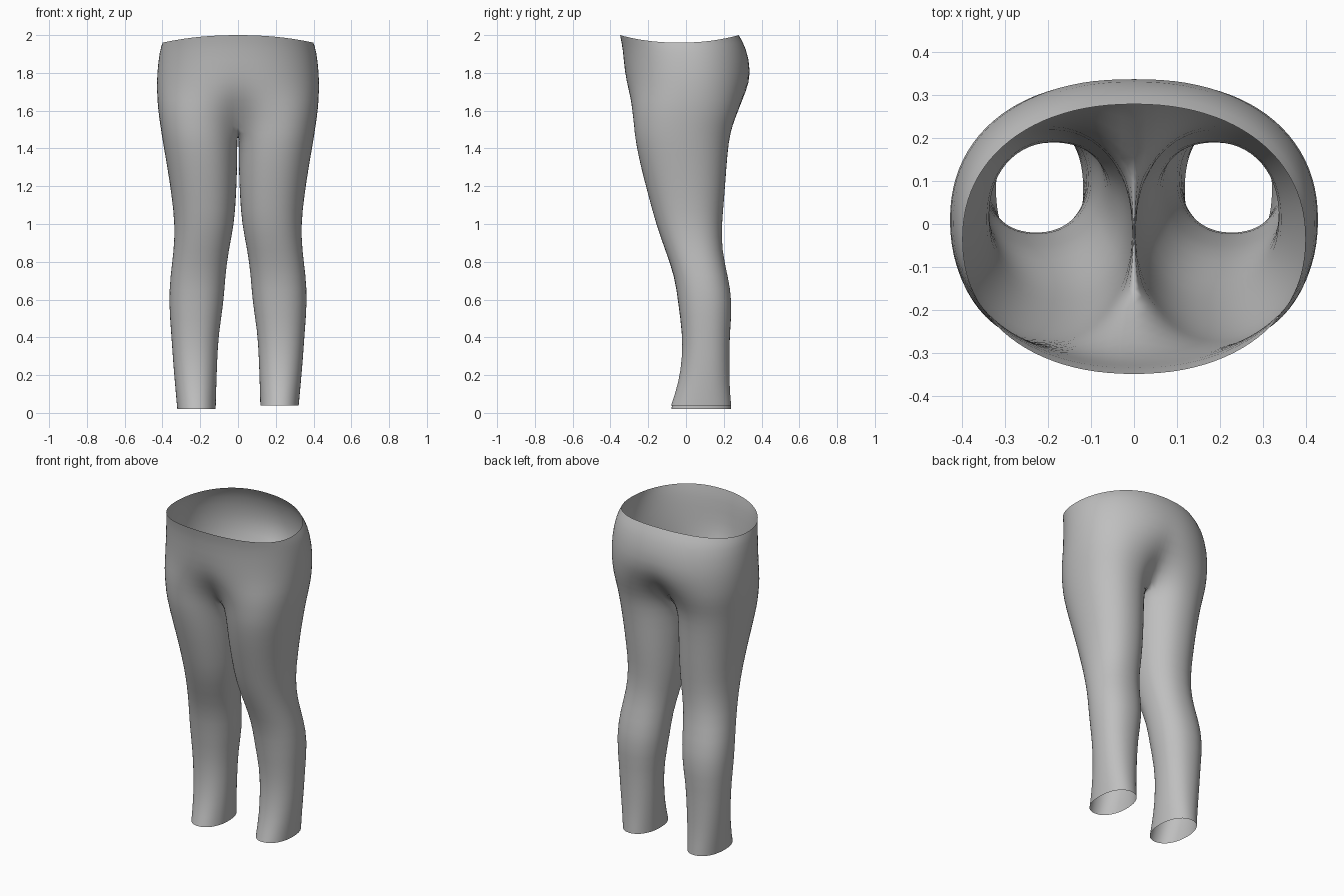
import bpy
import bmesh
import math

if "Cube" in bpy.data.objects:
    bpy.data.objects.remove(bpy.data.objects["Cube"])

# Cross-sections from waist to hem: height, front y, back y, inner x, outer x
SECTIONS = [
    (1.96, -.35, .28, 0, .40),
    (1.92, -.335, .32, 0, .415),
    (1.80, -.325, .347, 0, .43),
    (1.70, -.32, .337, 0, .43),
    (1.61, -.31, .305, 0, .425),
    (1.52, -.285, .255, 0, .412),
    (1.44, -.27, .228, .004, .40),
    (1.30, -.24, .215, .004, .375),
    (1.15, -.20, .205, .01, .352),
    (1.00, -.16, .19, .02, .335),
    (.86, -.11, .19, .05, .34),
    (.72, -.06, .222, .068, .36),
    (.58, -.042, .247, .076, .367),
    (.42, -.02, .232, .103, .354),
    (.28, -.02, .23, .11, .345),
    (.14, -.04, .23, .115, .333),
    (.02, -.08, .24, .118, .322),
]
CROTCH = 5          # index of the section where the legs divide
OUTER, INNER = 24, 7
SPREAD = math.radians(150)


def rounded(value, power=.92):
    return math.copysign(abs(value) ** power, value)


def leg_blend(z):
    """0 for a shared hip outline, 1 for a separate leg outline."""
    t = min(max((1.78 - z) / .36, 0), 1)
    return t * t * (3 - 2 * t)


def outer_point(section, step):
    """Point on the outside arc, running from front centre to back centre."""
    z, front, back, inside, outside = section
    mid_y, depth = (front + back) / 2, (back - front) / 2
    mid_x, width = (inside + outside) / 2, (outside - inside) / 2
    u = 2 * step / OUTER - 1
    hip, leg = u * math.pi / 2, u * SPREAD
    w = leg_blend(z)
    hip_x, hip_y = outside * rounded(math.cos(hip)), rounded(math.sin(hip))
    leg_x = mid_x + width * rounded(math.cos(leg))
    leg_y = rounded(math.sin(leg))
    x = hip_x * (1 - w) + leg_x * w
    y = mid_y + depth * (hip_y * (1 - w) + leg_y * w)
    if z > 1.9:     # the waistband rises at front and back
        z += .04 * math.sin(hip) ** 2 * (z - 1.9) / .06
    return x, y, z


def inner_point(section, step):
    """Point on the inside of the thigh, from back to front."""
    z, front, back, inside, outside = section
    angle = SPREAD + (2 * math.pi - 2 * SPREAD) * step / (INNER + 1)
    mid_x, width = (inside + outside) / 2, (outside - inside) / 2
    x = mid_x + width * rounded(math.cos(angle))
    y = (front + back) / 2 + (back - front) / 2 * rounded(math.sin(angle))
    return x, y, z


def build_half(bm, side):
    """Loft one half of the hips and the leg below it."""
    rings = []
    for index, section in enumerate(SECTIONS):
        points = [outer_point(section, i) for i in range(OUTER + 1)]
        if index <= CROTCH:
            for end in (0, -1):
                points[end] = (0, *points[end][1:])
        if index == CROTCH:
            # Crotch seam, sagging between its ends
            first, last = points[0], points[-1]
            for i in range(1, INNER + 1):
                t = i / (INNER + 1)
                y = last[1] + (first[1] - last[1]) * t
                points.append((0, y, section[0] - .05 * math.sin(math.pi * t)))
        elif index > CROTCH:
            points += [inner_point(section, i) for i in range(1, INNER + 1)]
        # One hem sits slightly higher than the other
        lift = .01 * (1 + side) * max(0, 1 - section[0])
        rings.append([bm.verts.new((side * x, y, z + lift)) for x, y, z in points])
    for index, (upper, lower) in enumerate(zip(rings, rings[1:])):
        count = OUTER if index < CROTCH else OUTER + INNER + 1
        for i in range(count):
            j = (i + 1) % len(upper) if index >= CROTCH else i + 1
            quad = [upper[i], lower[i], lower[j], upper[j]]
            bm.faces.new(quad if side > 0 else quad[::-1])


# Plain knitted fabric
fabric = bpy.data.materials.new("grey_fabric")
fabric.use_nodes = True
colour = (.52, .52, .52, 1)
fabric.diffuse_color = colour
shader = next(n for n in fabric.node_tree.nodes if n.type == "BSDF_PRINCIPLED")
shader.inputs["Base Color"].default_value = colour
shader.inputs["Roughness"].default_value = .8

# Open leggings shell, both halves joined along the centre seam
bm = bmesh.new()
for side in (1, -1):
    build_half(bm, side)
bmesh.ops.remove_doubles(bm, verts=bm.verts, dist=.0005)
mesh = bpy.data.meshes.new("leggings")
bm.to_mesh(mesh)
bm.free()
mesh.materials.append(fabric)
leggings = bpy.data.objects.new("leggings", mesh)
bpy.context.collection.objects.link(leggings)

smooth = leggings.modifiers.new("smooth_fabric", "SUBSURF")
smooth.levels = smooth.render_levels = 1
for polygon in mesh.polygons:
    polygon.use_smooth = True
